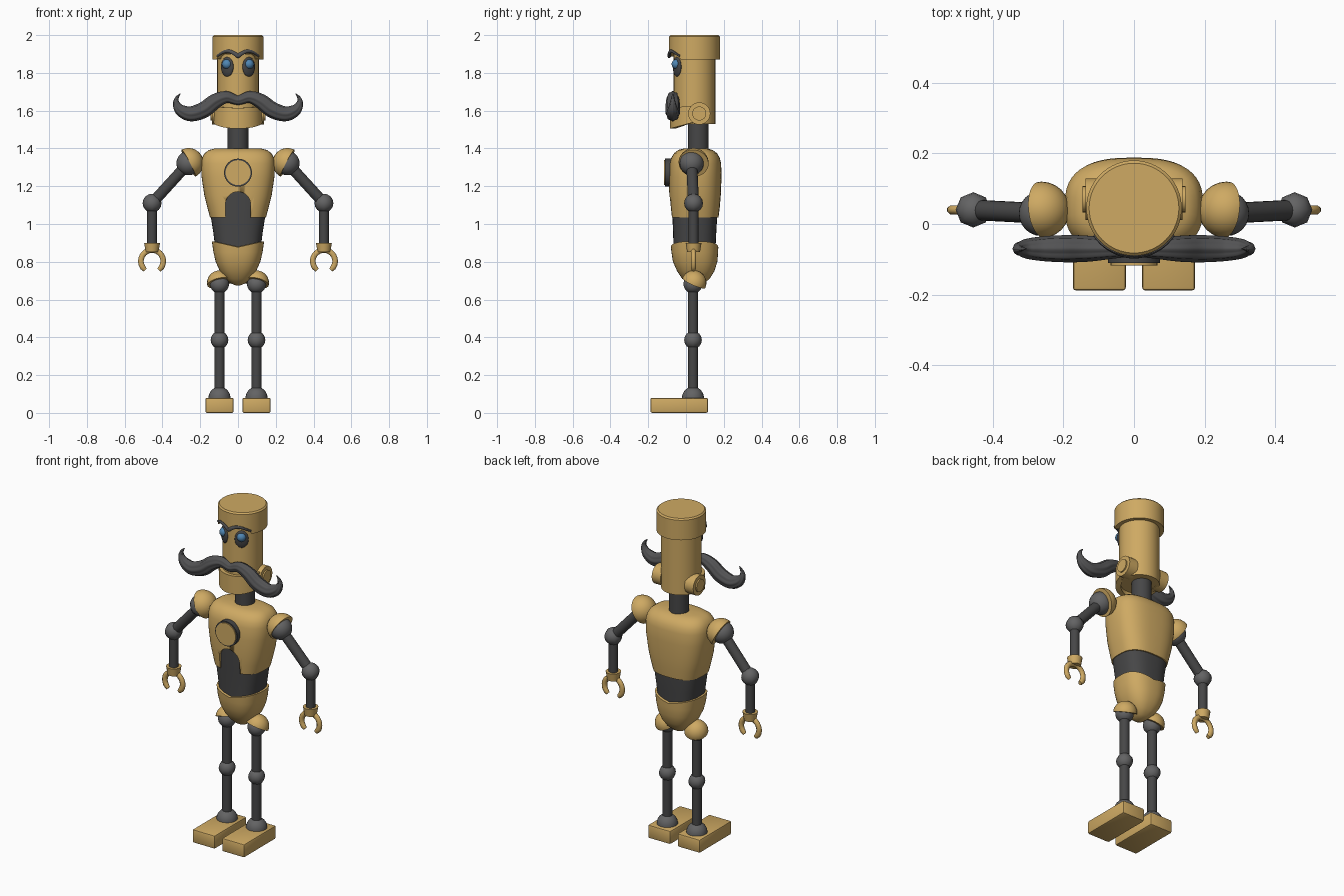
import bpy, bmesh, math
from mathutils import Vector, Matrix

if "Cube" in bpy.data.objects:
    bpy.data.objects.remove(bpy.data.objects["Cube"])

def material(name, rgb):
    m = bpy.data.materials.new(name)
    m.diffuse_color = (*rgb, 1)
    m.use_nodes = True
    m.node_tree.nodes["Principled BSDF"].inputs["Base Color"].default_value = m.diffuse_color
    return m

GOLD = material("brass", (0.62, 0.40, 0.125))
DARK = material("dark metal", (0.062, 0.062, 0.063))
GREY = material("joint grey", (0.125, 0.125, 0.127))
HAIR = material("hair grey", (0.085, 0.085, 0.088))
BLUE = material("eye blue", (0.08, 0.24, 0.45))

def finish(bm, name, mat, angle=40):
    bmesh.ops.recalc_face_normals(bm, faces=bm.faces)
    me = bpy.data.meshes.new(name)
    bm.to_mesh(me)
    bm.free()
    me.materials.append(mat)
    ob = bpy.data.objects.new(name, me)
    bpy.context.collection.objects.link(ob)
    bpy.ops.object.select_all(action='DESELECT')
    bpy.context.view_layer.objects.active = ob
    ob.select_set(True)
    bpy.ops.object.shade_smooth_by_angle(angle=math.radians(angle))
    return ob

def skin(bm, rings):
    # bridge equal rings of points and close the two ends with fans
    loops = [[bm.verts.new(p) for p in r] for r in rings]
    n = len(loops[0])
    for a, b in zip(loops, loops[1:]):
        for i in range(n):
            bm.faces.new((a[i], a[(i + 1) % n], b[(i + 1) % n], b[i]))
    for l in (loops[0], loops[-1]):
        c = bm.verts.new(sum((v.co for v in l), Vector()) / n)
        for i in range(n):
            bm.faces.new((l[i], l[(i + 1) % n], c))

def loft(name, rows, mat, power=2.0, n=48, shape=None):
    # stacked superellipse rings: (z, half width, y front, y back)
    rings = []
    for k, (z, hx, y0, y1) in enumerate(rows):
        ring = []
        for i in range(n):
            a = 2 * math.pi * i / n
            c, s = math.cos(a), math.sin(a)
            x = hx * math.copysign(abs(c) ** (2 / power), c)
            y = (y0 + y1) / 2 + (y1 - y0) / 2 * math.copysign(abs(s) ** (2 / power), s)
            ring.append(Vector((x, y, shape(k, x, y, z) if shape else z)))
        rings.append(ring)
    bm = bmesh.new()
    skin(bm, rings)
    return finish(bm, name, mat)

def rod(name, p, q, r, mat, n=20, r2=None):
    p, q = Vector(p), Vector(q)
    d = q - p
    bm = bmesh.new()
    m = Matrix.Translation((p + q) / 2) @ d.to_track_quat('Z', 'Y').to_matrix().to_4x4()
    bmesh.ops.create_cone(bm, cap_ends=True, segments=n, radius1=r, radius2=r2 or r,
                          depth=d.length, matrix=m)
    return finish(bm, name, mat)

def ball(name, c, r, mat, scale=(1, 1, 1), turn=0, cut=None, u=24, v=16, angle=60):
    bm = bmesh.new()
    bmesh.ops.create_uvsphere(bm, u_segments=u, v_segments=v, radius=r)
    if cut:  # keep only the half that the cut direction points to
        geom = bm.verts[:] + bm.edges[:] + bm.faces[:]
        bmesh.ops.bisect_plane(bm, geom=geom, plane_co=(0, 0, 0), plane_no=cut, clear_inner=True)
        bmesh.ops.holes_fill(bm, edges=[e for e in bm.edges if e.is_boundary])
    bm.transform(Matrix.Translation(c) @ Matrix.Rotation(turn, 4, 'Z') @ Matrix.Diagonal((*scale, 1)))
    return finish(bm, name, mat, angle)

def sweep(name, pts, mat, flat=1.0, n=16, ripple=0.0, steps=5, waves=6):
    # tapering tube through (x, y, z, radius) points
    P = [Vector(p) for p in pts]
    P = [2 * P[0] - P[1]] + P + [2 * P[-1] - P[-2]]
    path = []
    for a, b, c, d in zip(P, P[1:], P[2:], P[3:]):
        for k in range(steps):
            t = k / steps
            path.append(0.5 * (2 * b + (c - a) * t + (2 * a - 5 * b + 4 * c - d) * t * t
                               + (3 * b - a - 3 * c + d) * t ** 3))
    path.append(P[-2])
    rings = []
    for i, p in enumerate(path):
        t = (path[min(i + 1, len(path) - 1)] - path[max(i - 1, 0)]).to_3d().normalized()
        side = t.cross(Vector((0, 1, 0))).normalized()
        deep = side.cross(t)
        ring = []
        for k in range(n):
            a = 2 * math.pi * (k + 0.5) / n
            r = max(p.w, 0.001) * (1 + ripple * math.cos(waves * a))
            ring.append(p.to_3d() + side * r * math.cos(a) + deep * r * flat * math.sin(a))
        rings.append(ring)
    bm = bmesh.new()
    skin(bm, rings)
    return finish(bm, name, mat, 50)

# torso with an arch cut in its front
torso = loft("torso", [(1.035, .148, -.08, .172), (1.09, .163, -.085, .179), (1.15, .178, -.089, .184),
                       (1.25, .193, -.09, .188), (1.32, .196, -.086, .186), (1.35, .19, -.078, .179),
                       (1.375, .177, -.063, .164), (1.392, .153, -.04, .14), (1.4, .12, -.01, .11)],
             GOLD, 2.7)
arch = [(-.066, .9), (.066, .9)] + [(.066 * math.cos(a * math.pi / 14), 1.105 + .066 * math.sin(a * math.pi / 14))
                                    for a in range(15)]
bm = bmesh.new()
skin(bm, [[Vector((x, y, z)) for x, z in arch] for y in (-.2, -.03)])
cutter = finish(bm, "arch_cutter", GOLD)
cutter.hide_render = True
mod = torso.modifiers.new("arch", 'BOOLEAN')
mod.object, mod.operation, mod.solver = cutter, 'DIFFERENCE', 'EXACT'
bpy.context.view_layer.objects.active = torso
bpy.ops.object.modifier_apply(modifier=mod.name)
bpy.data.objects.remove(cutter)

loft("abdomen", [(.85, .118, -.066, .155), (.95, .13, -.068, .16), (1.04, .144, -.072, .165),
                 (1.2, .155, -.078, .165)], DARK, 2.7)
loft("pelvis", [(.675, .012, .03, .07), (.685, .037, .008, .095), (.71, .067, -.02, .125),
                (.75, .096, -.047, .15), (.8, .118, -.069, .166), (.85, .13, -.077, .17),
                (.9, .138, -.08, .171)], GOLD, 2.5,
     shape=lambda k, x, y, z: .877 + .03 * min(1, abs(x) / .13) if k == 6 else z)

# chest disc
rod("chest_disc_rim", (0, -.06, 1.272), (0, -.111, 1.272), .074, DARK, 32)
rod("chest_disc", (0, -.08, 1.272), (0, -.117, 1.272), .066, GOLD, 32)

# neck, head and hat
def round_rows(cy, *zr):
    return [(z, r, cy - r, cy + r) for z, r in zr]

CY = .045
loft("neck", round_rows(.065, (1.36, .055), (1.56, .055)), DARK, n=24)
loft("head", round_rows(CY, (1.53, .11), (1.9, .11)), GOLD)

def brow_z(x):
    return 1.887 + .026 * math.sin(math.pi * min(abs(x), .11) / .11)

loft("hat", round_rows(CY, (1.872, .135), (1.992, .135), (2.0, .127)), GOLD, n=64,
     shape=lambda k, x, y, z: brow_z(x) if k == 0 and y < CY and abs(x) < .112 else z)

# jaw shell round the lower front of the head
rings = []
for i in range(25):
    t = (i / 12 - 1) * math.radians(95)
    low = 1.505 + .035 * (1 - math.cos(t))
    top = 1.615 + .012 * (1 - math.cos(t))
    rings.append([Vector((r * math.sin(t), CY - r * math.cos(t), z))
                  for r, z in ((.1, low), (.13, low), (.13, top), (.1, top))])
bm = bmesh.new()
skin(bm, rings)
finish(bm, "jaw", GOLD)

# moustache and eyebrows
half = [(0, 1.655, .024), (.06, 1.672, .03), (.12, 1.65, .038), (.18, 1.605, .041), (.25, 1.583, .038),
        (.303, 1.602, .03), (.326, 1.636, .018), (.324, 1.665, .01), (.306, 1.69, .002)]
pts = [(-x, -.07, z, r) for x, z, r in half[:0:-1]] + [(x, -.07, z, r) for x, z, r in half]
sweep("moustache", pts, HAIR, .9, 32, .07, waves=8)
xs = [-.11 + .01 * i for i in range(23)]
sweep("eyebrows", [(x, CY - math.sqrt(.134 ** 2 - x * x), brow_z(x) + .002, .012 - .05 * abs(x)) for x in xs],
      HAIR, .8, 8, steps=2)

for s, side in ((-1, "left"), (1, "right")):
    # face details
    ball(side + "_eye_socket", (s * .057, -.047, 1.832), 1, DARK, (.038, .014, .052), s * math.radians(31))
    ball(side + "_eye", (s * .058, -.05, 1.846), .026, BLUE)
    rod(side + "_ear", (s * .08, .07, 1.585), (s * .138, .07, 1.585), .059, GOLD, 28)
    rod(side + "_ear_cap", (s * .12, .07, 1.585), (s * .146, .07, 1.585), .037, GOLD, 24)

    # arm
    Y = .04
    shoulder, elbow = (s * .262, Y - .01, 1.322), (s * .455, Y, 1.11)
    ball(side + "_shoulder_joint", shoulder, .064, GREY)
    ball(side + "_shoulder_cover", (s * .262, Y, 1.322), .08, GOLD, cut=(-s * .88, .1, .46), angle=40)
    rod(side + "_upper_arm", shoulder, elbow, .029, DARK)
    ball(side + "_elbow_joint", elbow, .05, GREY, u=8, v=8)
    rod(side + "_forearm", elbow, (s * .455, Y, .88), .026, DARK)
    rod(side + "_wrist", (s * .455, Y, .9), (s * .455, Y, .852), .042, GOLD, r2=.034)
    claw = []
    for i in range(17):
        a = math.radians(-52 + 284 * i / 16)
        claw.append((s * .455 + .059 * math.cos(a), Y, .803 + .059 * math.sin(a), .016 if 0 < i < 16 else .012))
    sweep(side + "_claw", claw, GOLD, .85, 8, steps=2)

    # leg
    X = s * .098
    ball(side + "_hip_joint", (X, .037, .682), .05, GREY)
    ball(side + "_hip_cover", (X, .042, .688), .066, GOLD, cut=(s * .2, .4, .9), angle=40)
    rod(side + "_leg", (X, .037, .68), (X, .037, .08), .027, DARK)
    ball(side + "_knee_joint", (X, .037, .386), .047, GREY, u=8, v=8)
    ball(side + "_ankle_joint", (X, .037, .08), .058, GREY, cut=(0, 0, 1))
    bm = bmesh.new()
    bmesh.ops.create_cube(bm, size=1, matrix=Matrix.Translation((X, -.036, .04))
                          @ Matrix.Diagonal((.15, .305, .08, 1)))
    bmesh.ops.bevel(bm, geom=bm.edges[:], offset=.009, segments=2, affect='EDGES', profile=.5)
    finish(bm, side + "_foot", GOLD)
